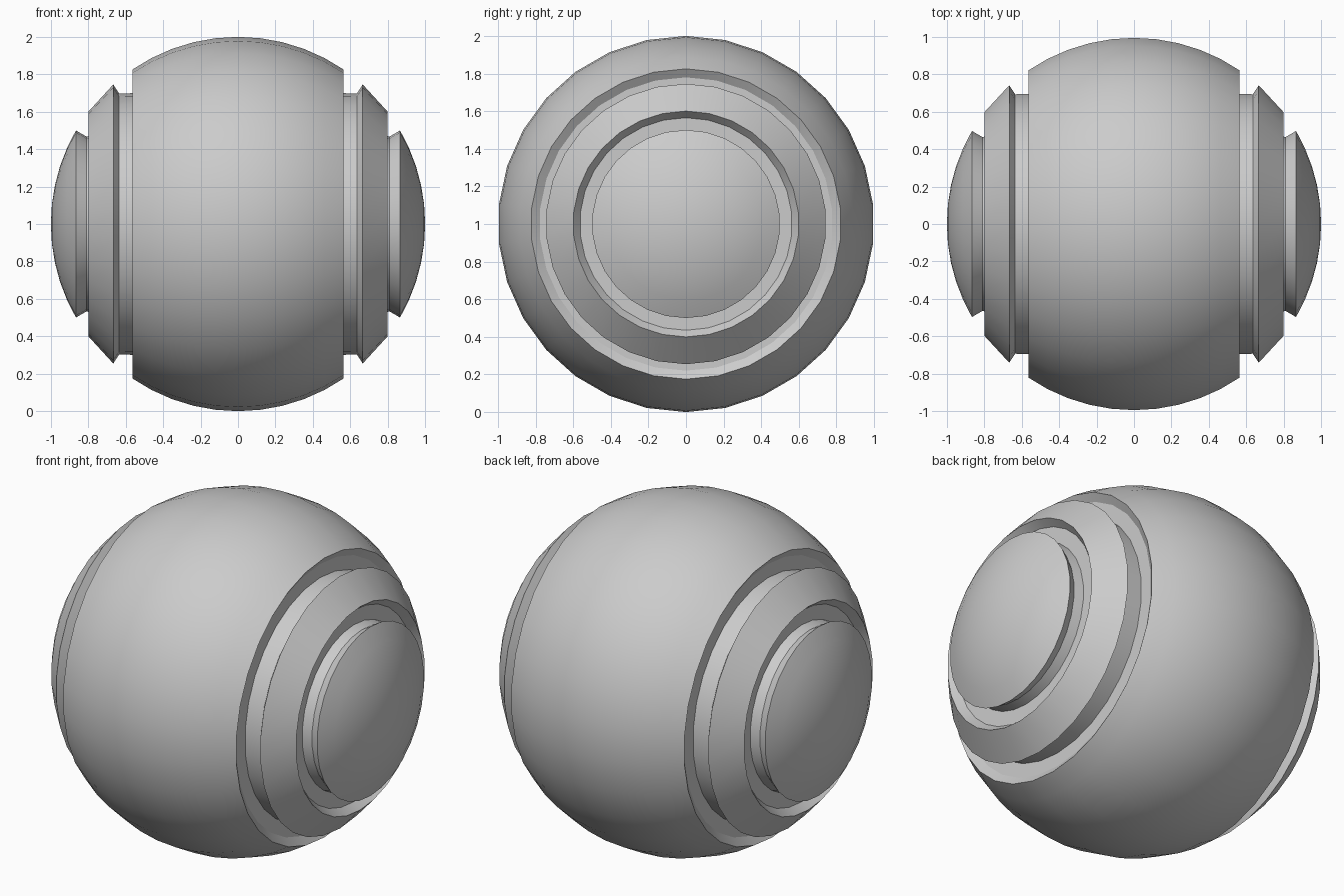
import bpy, bmesh
from math import sin, cos, pi, radians

if "Cube" in bpy.data.objects:
    bpy.data.objects.remove(bpy.data.objects["Cube"])

SIDES = 30


def arc(a, b, steps):
    """Points (x, radius) on the unit sphere between two latitudes in degrees."""
    pts = []
    for i in range(steps + 1):
        t = radians(a + (b - a) * i / steps)
        pts.append((sin(t), cos(t)))
    return pts


# Half profile from the equator to the pole: band, groove, ridge, groove, cap
groove_outer = [(0.535, 0.78), (0.535, 0.70), (0.635, 0.697)]
groove_inner = [(0.755, 0.565), (0.755, 0.48), (0.81, 0.467)]
half = (arc(0, 34.4, 5) + groove_outer + arc(41.8, 53.1, 1)
        + groove_inner + arc(60, 84, 4))
profile = [(-x, r) for x, r in reversed(half[1:])] + half

# Revolve the mirrored profile about the x axis
bm = bmesh.new()
rings = [[bm.verts.new((x, r * sin(2 * pi * i / SIDES), 1 + r * cos(2 * pi * i / SIDES)))
          for i in range(SIDES)] for x, r in profile]
for a, b in zip(rings, rings[1:]):
    for i in range(SIDES):
        j = (i + 1) % SIDES
        bm.faces.new((a[i], a[j], b[j], b[i]))

# Close both poles
for x, ring in ((-1, rings[0]), (1, rings[-1])):
    pole = bm.verts.new((x, 0, 1))
    for i in range(SIDES):
        bm.faces.new((pole, ring[i], ring[(i + 1) % SIDES]))
bmesh.ops.recalc_face_normals(bm, faces=bm.faces)

mesh = bpy.data.meshes.new("grooved_ball")
bm.to_mesh(mesh)
bm.free()
ball = bpy.data.objects.new("grooved_ball", mesh)
bpy.context.collection.objects.link(ball)

# Smooth surfaces with crisp groove edges
bpy.context.view_layer.objects.active = ball
ball.select_set(True)
bpy.ops.object.shade_smooth_by_angle(angle=radians(30))
